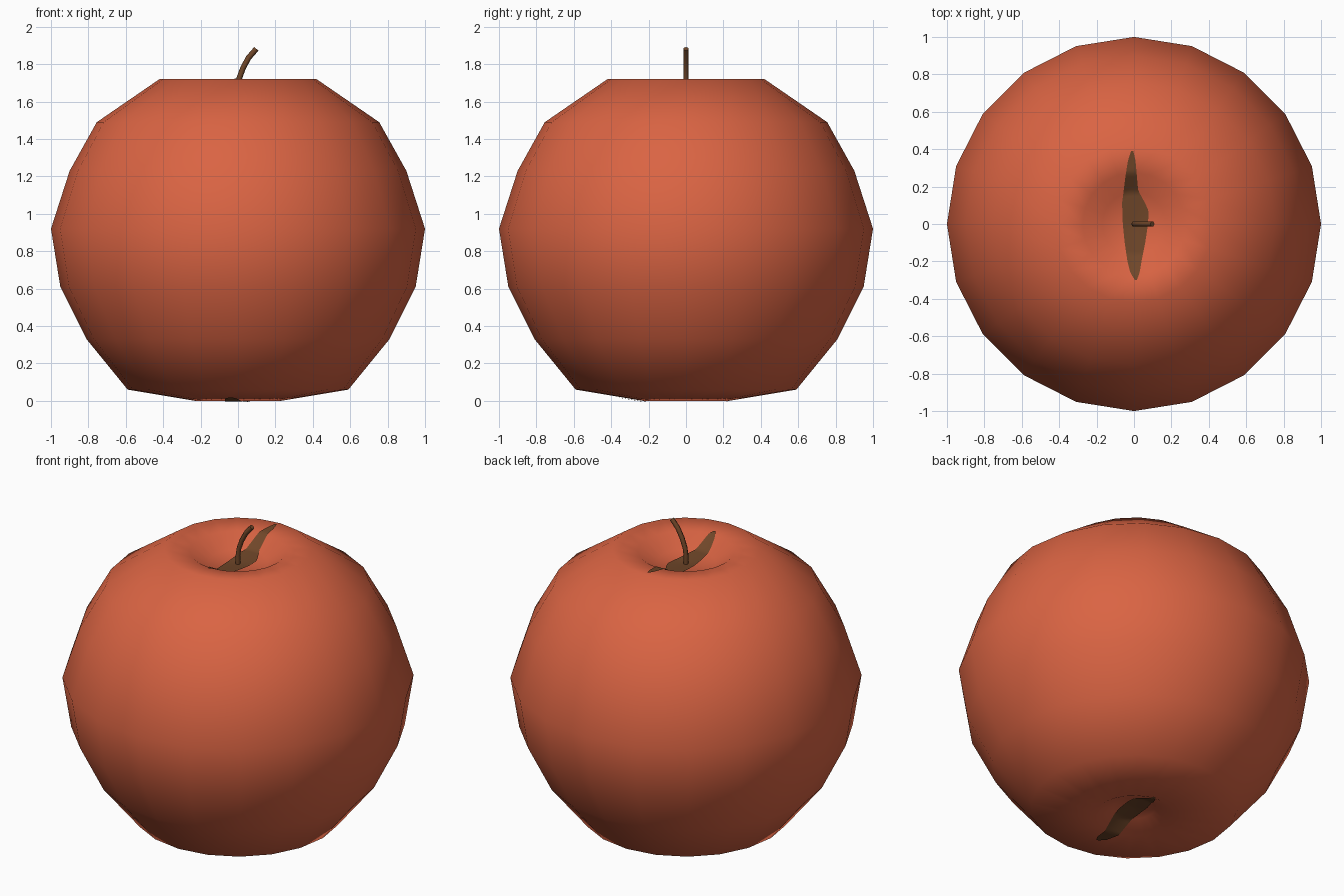
import bpy, bmesh, math

if "Cube" in bpy.data.objects:
    bpy.data.objects.remove(bpy.data.objects["Cube"])

SIDES = 20
# Lathe profile (radius, height) from bottom dimple to top dimple
PROFILE = [(0, 0.06), (0.12, 0.05), (0.23, 0), (0.59, 0.06), (0.81, 0.33),
           (0.95, 0.61), (1.0, 0.92), (0.9, 1.23), (0.755, 1.49), (0.42, 1.72),
           (0.275, 1.705), (0.17, 1.635), (0, 1.62)]


def material(name, rgb):
    m = bpy.data.materials.new(name)
    m.diffuse_color = (*rgb, 1)
    m.use_nodes = True
    m.node_tree.nodes["Principled BSDF"].inputs["Base Color"].default_value = m.diffuse_color
    return m


RED = material("apple red", (0.70, 0.127, 0.056))
BROWN = material("stalk brown", (0.16, 0.062, 0.022))


def mesh_object(name, bm, mat):
    me = bpy.data.meshes.new(name)
    bmesh.ops.recalc_face_normals(bm, faces=bm.faces)
    bm.to_mesh(me)
    bm.free()
    for p in me.polygons:
        p.use_smooth = True
    me.materials.append(mat)
    ob = bpy.data.objects.new(name, me)
    bpy.context.collection.objects.link(ob)
    return ob


def lerp(points, t):
    """Piecewise linear lookup; points are sorted tuples keyed by their first value."""
    for a, b in zip(points, points[1:]):
        if t <= b[0]:
            k = (t - a[0]) / (b[0] - a[0])
            return [p + (q - p) * k for p, q in zip(a, b)]
    return list(points[-1])


# Apple body: spun profile
bm = bmesh.new()
verts = [bm.verts.new((r, 0, z)) for r, z in PROFILE]
edges = [bm.edges.new(e) for e in zip(verts, verts[1:])]
bmesh.ops.spin(bm, geom=verts + edges, cent=(0, 0, 0), axis=(0, 0, 1),
               angle=2 * math.pi, steps=SIDES, use_duplicate=False)
bmesh.ops.remove_doubles(bm, verts=bm.verts, dist=0.001)
mesh_object("apple_body", bm, RED)


# Brown marks: thin plates hugging the dimples, outline rows are (y, left x, right x)
def mark(name, outline, profile, lift, rows=40, cols=8):
    bm = bmesh.new()
    y0, y1 = outline[0][0], outline[-1][0]
    grid = []
    for i in range(rows + 1):
        y, xl, xr = lerp(outline, y0 + (y1 - y0) * i / rows)
        row = []
        for j in range(cols + 1):
            x = xl + (xr - xl) * j / cols
            z = lerp(profile, math.hypot(x, y))[1] + lift
            row.append(bm.verts.new((x, y, z)))
        grid.append(row)
    for a, b in zip(grid, grid[1:]):
        for j in range(cols):
            quad = (a[j], a[j + 1], b[j + 1], b[j])
            bm.faces.new(quad if lift > 0 else quad[::-1])
    ob = mesh_object(name, bm, BROWN)
    # make the open plate face outward
    if ob.data.polygons[0].normal.z * lift < 0:
        ob.data.flip_normals()


TOP = [(-0.30, 0.005, 0.015), (-0.26, -0.02, 0.03), (-0.2, -0.035, 0.04),
       (-0.1, -0.05, 0.06), (0, -0.06, 0.075), (0.07, -0.062, 0.078),
       (0.11, -0.064, 0.06), (0.18, -0.055, 0.022), (0.26, -0.045, 0.015),
       (0.34, -0.032, 0.008), (0.39, -0.016, -0.004)]
BOTTOM = [(-0.37, -0.045, -0.03), (-0.33, -0.07, -0.005), (-0.2, -0.07, 0.03),
          (-0.05, -0.065, 0.065), (0.05, -0.055, 0.08), (0.15, -0.02, 0.075),
          (0.24, 0.04, 0.06)]
mark("top_mark", TOP, PROFILE[:8:-1], 0.006)
mark("bottom_mark", BOTTOM, PROFILE[:4], -0.005)

# Stem: thin tube bending to the right
cu = bpy.data.curves.new("stem", 'CURVE')
cu.dimensions = '3D'
cu.bevel_depth = 0.015
cu.bevel_resolution = 1
cu.use_fill_caps = True
path = [(0, 1.615), (0, 1.68), (0.007, 1.725), (0.027, 1.78), (0.057, 1.835), (0.098, 1.882)]
sp = cu.splines.new('POLY')
sp.points.add(len(path) - 1)
for p, (x, z) in zip(sp.points, path):
    p.co = (x, 0, z, 1)
sp.use_smooth = True
cu.materials.append(BROWN)
bpy.context.collection.objects.link(bpy.data.objects.new("stem", cu))
